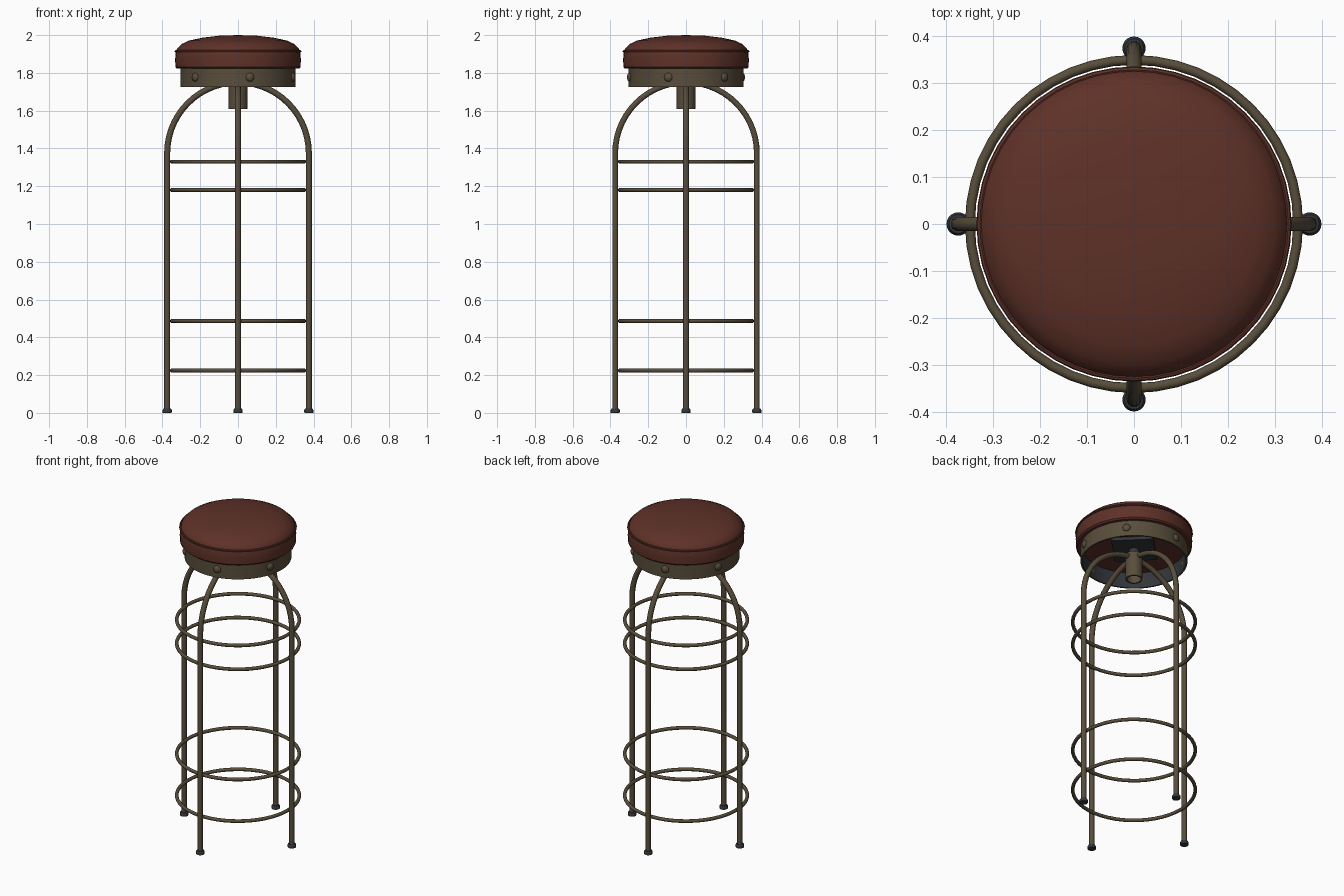
import bpy, bmesh, math
from mathutils import Vector

cube = bpy.data.objects.get("Cube")
if cube:
    bpy.data.objects.remove(cube)


def material(name, rgb):
    m = bpy.data.materials.new(name)
    m.use_nodes = True
    m.diffuse_color = (*rgb, 1)
    m.node_tree.nodes["Principled BSDF"].inputs["Base Color"].default_value = (*rgb, 1)
    return m


leather = material("red_brown_leather", (0.112, 0.031, 0.021))
brass = material("aged_brass", (0.098, 0.075, 0.044))
dark = material("dark_steel", (0.032, 0.036, 0.042))


def finish(bm, name, *mats):
    bmesh.ops.remove_doubles(bm, verts=bm.verts, dist=1e-5)
    bmesh.ops.recalc_face_normals(bm, faces=bm.faces)
    me = bpy.data.meshes.new(name)
    bm.to_mesh(me)
    bm.free()
    for m in mats:
        me.materials.append(m)
    ob = bpy.data.objects.new(name, me)
    bpy.context.collection.objects.link(ob)
    bpy.ops.object.select_all(action="DESELECT")
    ob.select_set(True)
    bpy.context.view_layer.objects.active = ob
    bpy.ops.object.shade_smooth_by_angle(angle=math.radians(40))
    return ob


def lathe(name, profile, *mats, steps=48, centre=(0, 0), closed=False, rule=None):
    """Spin (radius, height) points around a vertical axis."""
    bm = bmesh.new()
    verts = [bm.verts.new((r, 0, z)) for r, z in profile]
    ends = verts[1:] + verts[:1] if closed else verts[1:]
    edges = [bm.edges.new(pair) for pair in zip(verts, ends)]
    bmesh.ops.spin(bm, geom=verts + edges, axis=(0, 0, 1), cent=(0, 0, 0),
                   angle=math.tau, steps=steps)
    if rule:
        for f in bm.faces:
            f.material_index = rule(f.calc_center_median())
    bmesh.ops.translate(bm, verts=bm.verts, vec=(*centre, 0))
    return finish(bm, name, *mats)


def hoop(name, radius, tube, z, mat, sides=10):
    ring = [(radius + tube * math.cos(math.tau * i / sides),
             z + tube * math.sin(math.tau * i / sides)) for i in range(sides)]
    return lathe(name, ring, mat, closed=True)


# Cushion: upright side wall, domed top and piping along the seam
lathe("seat_cushion",
      [(0, 1.822), (0.322, 1.822), (0.331, 1.83), (0.333, 1.87), (0.329, 1.912),
       (0.322, 1.93), (0.30, 1.952), (0.26, 1.971), (0.19, 1.986),
       (0.1, 1.997), (0, 2.0)], leather)
hoop("seat_piping", 0.329, 0.007, 1.914, leather, 8)

# Seat band, dark on the inside wall
lathe("seat_band", [(0.305, 1.725), (0.305, 1.822), (0.296, 1.822), (0.296, 1.725)],
      brass, dark, closed=True,
      rule=lambda c: int(Vector((c.x, c.y)).length < 0.299))

# Domed rivets around the band
for k in range(6):
    a = math.radians(42 + 60 * k)
    bm = bmesh.new()
    bmesh.ops.create_uvsphere(bm, u_segments=14, v_segments=8, radius=0.023)
    bmesh.ops.scale(bm, verts=bm.verts, vec=(0.6, 1, 1))
    rivet = finish(bm, f"rivet_{k + 1}", brass)
    rivet.location = (0.305 * math.cos(a), 0.305 * math.sin(a), 1.777)
    rivet.rotation_euler.z = a

# Swivel: mounting plate, spindle and open sleeve
bm = bmesh.new()
bmesh.ops.create_cube(bm, size=1)
bmesh.ops.scale(bm, verts=bm.verts, vec=(0.24, 0.24, 0.02))
plate = finish(bm, "mounting_plate", dark)
plate.location.z = 1.812
plate.rotation_euler.z = math.pi / 4
lathe("swivel_spindle", [(0, 1.66), (0.03, 1.66), (0.03, 1.81), (0, 1.81)], dark, steps=24)
lathe("swivel_sleeve", [(0.05, 1.61), (0.05, 1.77), (0.04, 1.77), (0.04, 1.61)],
      brass, steps=24, closed=True)

# Two crossed arches make the four legs
LEG, SPRING = 0.375, 1.375
arch = [(-LEG, 0.01)]
arch += [(-LEG * math.cos(math.pi * i / 28), SPRING + LEG * math.sin(math.pi * i / 28))
         for i in range(29)]
arch += [(LEG, 0.01)]
for name, turn in (("side_leg_arch", 0), ("front_back_leg_arch", math.pi / 2)):
    curve = bpy.data.curves.new(name, "CURVE")
    curve.dimensions = "3D"
    curve.bevel_depth = 0.016
    curve.bevel_resolution = 3
    curve.use_fill_caps = True
    spline = curve.splines.new("POLY")
    spline.points.add(len(arch) - 1)
    for p, (u, z) in zip(spline.points, arch):
        p.co = (u * math.cos(turn), u * math.sin(turn), z, 1)
    curve.materials.append(brass)
    ob = bpy.data.objects.new(name, curve)
    bpy.context.collection.objects.link(ob)

# Foot caps
for name, x, y in (("left", 1, 0), ("right", -1, 0), ("front", 0, -1), ("back", 0, 1)):
    lathe(f"{name}_foot_cap", [(0, 0), (0.024, 0), (0.025, 0.014), (0.02, 0.022), (0, 0.024)],
          dark, steps=20, centre=(x * LEG, y * LEG))

# Brace hoops inside the legs
for i, z in enumerate((0.224, 0.486, 1.18, 1.33)):
    hoop(f"brace_hoop_{i + 1}", 0.35, 0.0105, z, brass)
